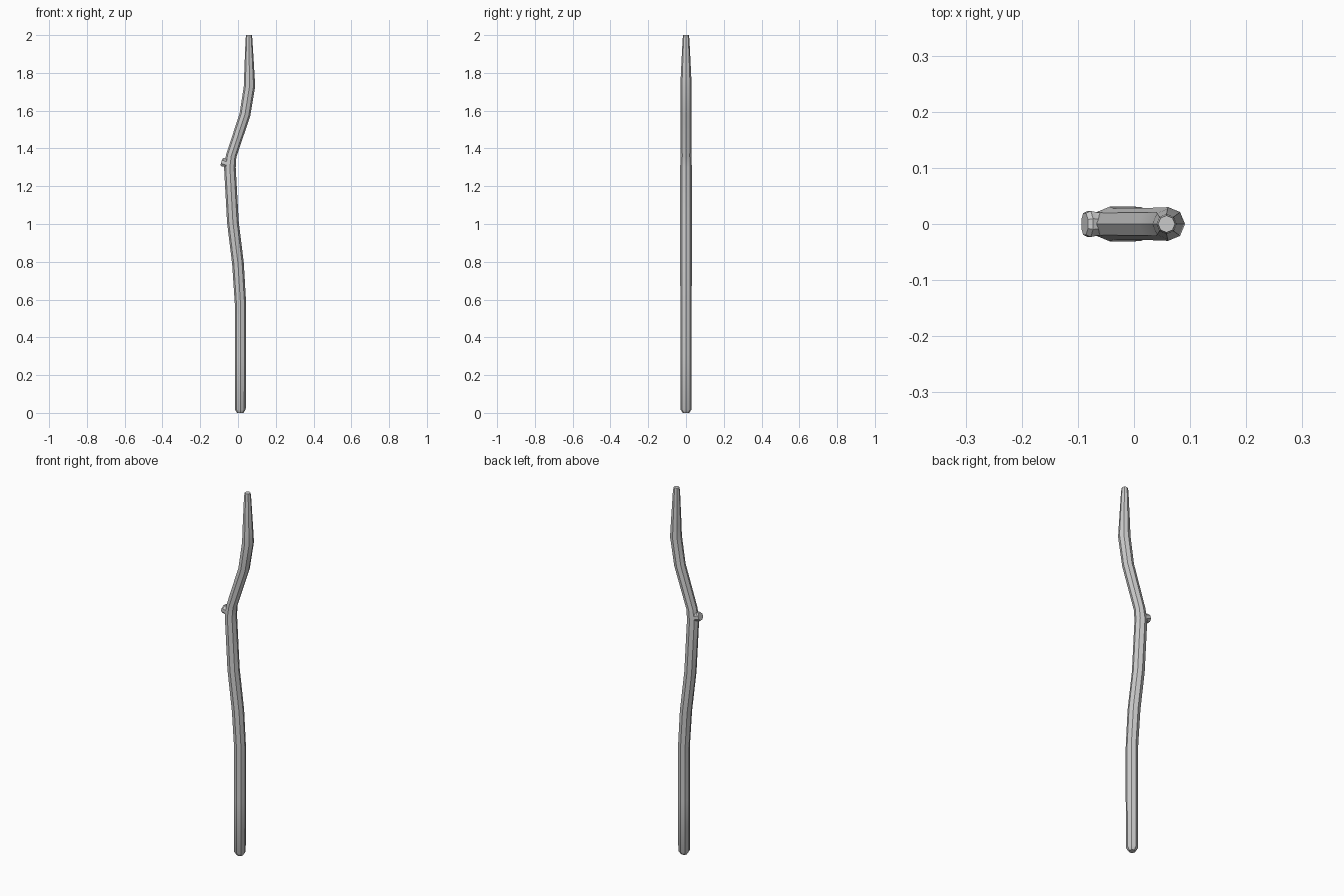
import bpy, bmesh, math
from mathutils import Vector

if "Cube" in bpy.data.objects:
    bpy.data.objects.remove(bpy.data.objects["Cube"])


def tube(name, stations, sides=8, phase=0.0):
    """Closed tube bending in the XZ plane; stations are (x, z, radius, lean in degrees)."""
    bm = bmesh.new()
    rings = []
    for x, z, r, lean in stations:
        a = math.radians(lean)
        across = Vector((math.cos(a), 0, -math.sin(a)))
        side = Vector((0, 1, 0))
        ring = []
        for i in range(sides):
            t = 2 * math.pi * (i + phase) / sides
            ring.append(bm.verts.new(Vector((x, 0, z)) + across * r * math.cos(t) + side * r * math.sin(t)))
        rings.append(ring)
    for low, high in zip(rings, rings[1:]):
        for i in range(sides):
            j = (i + 1) % sides
            bm.faces.new((low[i], low[j], high[j], high[i]))
    bm.faces.new(rings[0][::-1])
    bm.faces.new(rings[-1])
    bmesh.ops.recalc_face_normals(bm, faces=bm.faces)
    mesh = bpy.data.meshes.new(name)
    bm.to_mesh(mesh)
    bm.free()
    obj = bpy.data.objects.new(name, mesh)
    bpy.context.collection.objects.link(obj)
    bpy.ops.object.select_all(action='DESELECT')
    obj.select_set(True)
    bpy.context.view_layer.objects.active = obj
    bpy.ops.object.shade_smooth_by_angle(angle=math.radians(35))
    return obj


# Crooked staff, thinning towards the tip
tube("staff", [
    (0.012, 0.0, 0.017, 0), (0.012, 0.018, 0.029, 0), (0.013, 0.3, 0.030, 0),
    (0.013, 0.58, 0.030, -2), (0.000, 0.79, 0.031, -6), (-0.027, 1.01, 0.031, -5),
    (-0.043, 1.30, 0.031, 2), (-0.036, 1.36, 0.028, 14), (0.037, 1.58, 0.029, 14),
    (0.061, 1.73, 0.030, 4), (0.060, 1.80, 0.027, 0), (0.058, 1.98, 0.018, 0), (0.058, 2.0, 0.015, 0),
])

# Stub of a broken twig on the outside of the bend
tube("twig_stub", [
    (-0.042, 1.314, 0.029, -72), (-0.066, 1.322, 0.022, -72),
    (-0.080, 1.327, 0.025, -72), (-0.088, 1.329, 0.021, -72),
], phase=0.5)
